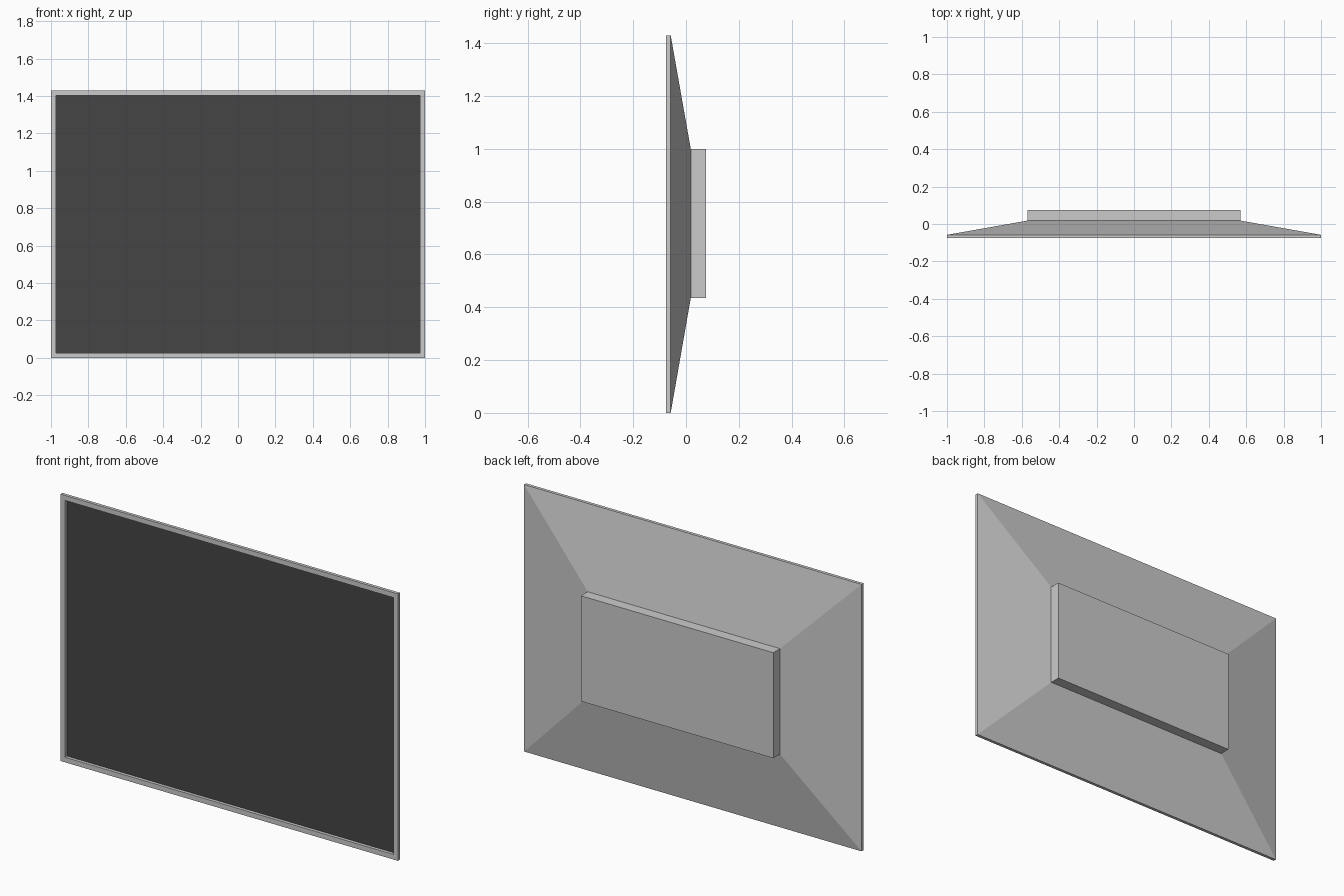
import bpy, bmesh

if "Cube" in bpy.data.objects:
    bpy.data.objects.remove(bpy.data.objects["Cube"])

H = 1.43                    # overall height
CZ = H / 2
FRONT, RIM, TAPER, BACK = -0.075, -0.058, 0.018, 0.075
BEZEL = 0.027


def rect(bm, hx, z0, z1, y):
    """Rectangular ring of vertices in the plane of the screen."""
    return [bm.verts.new((x, y, z)) for x, z in
            ((-hx, z0), (hx, z0), (hx, z1), (-hx, z1))]


def loft(name, rings, cap_start=True, cap_end=True):
    """Join successive (half width, bottom, top, y) rectangles into a shell."""
    bm = bmesh.new()
    loops = [rect(bm, *r) for r in rings]
    for a, b in zip(loops, loops[1:]):
        for i in range(4):
            j = (i + 1) % 4
            bm.faces.new((a[i], a[j], b[j], b[i]))
    if cap_start:
        bm.faces.new(loops[0])
    if cap_end:
        bm.faces.new(loops[-1])
    bmesh.ops.recalc_face_normals(bm, faces=bm.faces)
    mesh = bpy.data.meshes.new(name)
    bm.to_mesh(mesh)
    bm.free()
    obj = bpy.data.objects.new(name, mesh)
    bpy.context.collection.objects.link(obj)
    return obj


inner = (1 - BEZEL, BEZEL, H - BEZEL)
outer = (1, 0, H)
bump = (0.57, 0.435, 1.0)

# Casing: recess wall, bezel, rim, tapered back and raised rear housing;
# the open recess is closed by the screen
loft("casing", [(*inner, RIM), (*inner, FRONT), (*outer, FRONT),
                (*outer, RIM), (*bump, TAPER), (*bump, BACK)],
     cap_start=False)

# Dark screen panel at the bottom of the recess
bm = bmesh.new()
bm.faces.new(rect(bm, *inner, RIM))
mesh = bpy.data.meshes.new("screen")
bm.to_mesh(mesh)
bm.free()
screen = bpy.data.objects.new("screen", mesh)
bpy.context.collection.objects.link(screen)

dark = bpy.data.materials.new("dark_glass")
dark.diffuse_color = (0.06, 0.06, 0.06, 1)
dark.use_nodes = True
dark.node_tree.nodes["Principled BSDF"].inputs["Base Color"].default_value = dark.diffuse_color
mesh.materials.append(dark)
